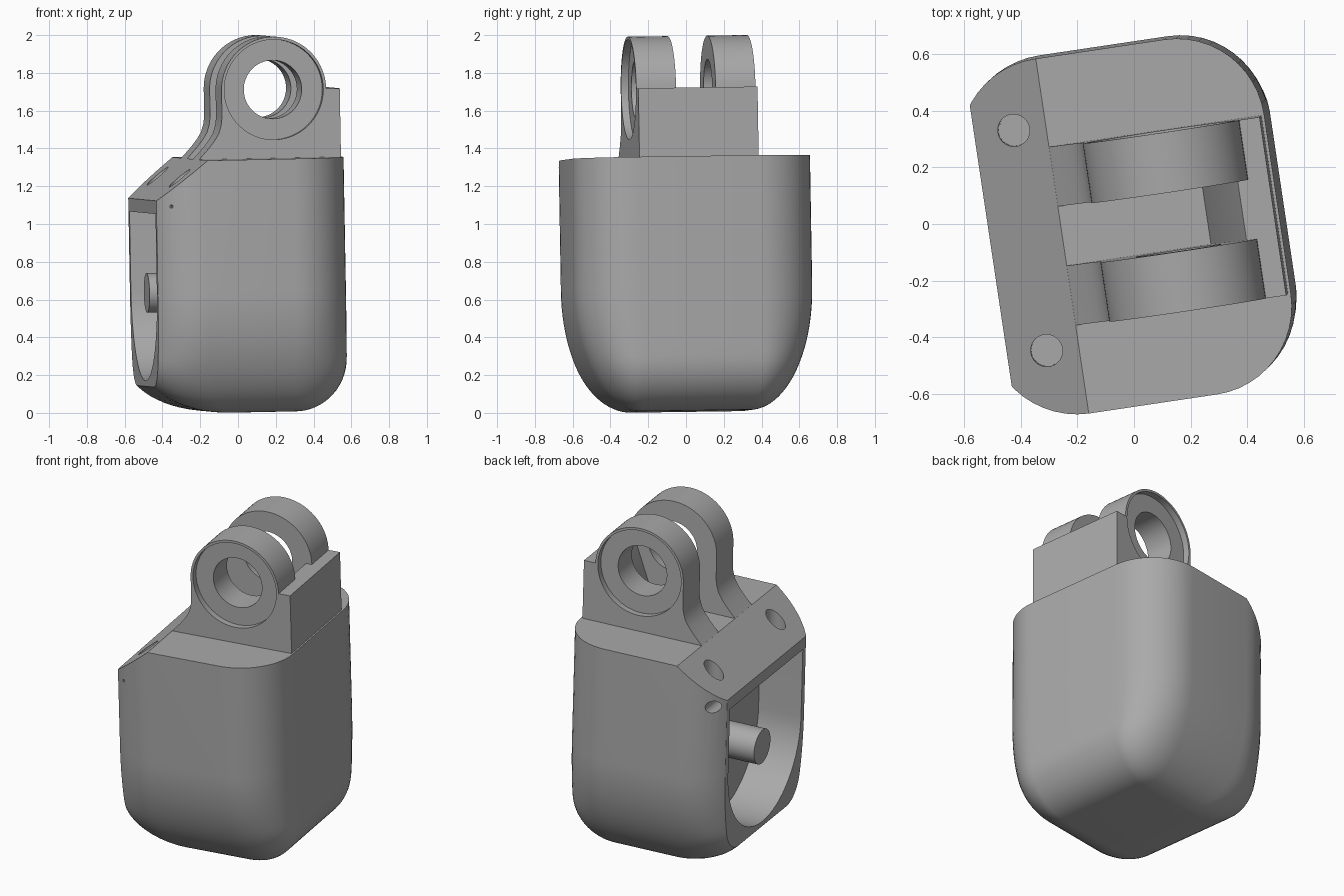
import bpy, bmesh, math
from mathutils import Matrix

if "Cube" in bpy.data.objects:
    bpy.data.objects.remove(bpy.data.objects["Cube"], do_unlink=True)

GREY = (0.40, 0.40, 0.40, 1)
mat = bpy.data.materials.new("plain grey")
mat.use_nodes = True
mat.diffuse_color = GREY
mat.node_tree.nodes["Principled BSDF"].inputs["Base Color"].default_value = GREY


def make(name, bm):
    bmesh.ops.remove_doubles(bm, verts=bm.verts, dist=1e-5)
    bmesh.ops.recalc_face_normals(bm, faces=bm.faces)
    mesh = bpy.data.meshes.new(name)
    bm.to_mesh(mesh)
    bm.free()
    mesh.materials.append(mat)
    obj = bpy.data.objects.new(name, mesh)
    bpy.context.collection.objects.link(obj)
    return obj


def loft(name, rings):
    """Skin a stack of equal closed rings and cap both ends."""
    bm = bmesh.new()
    rows = [[bm.verts.new(p) for p in ring] for ring in rings]
    n = len(rows[0])
    for a, b in zip(rows, rows[1:]):
        for i in range(n):
            j = (i + 1) % n
            bm.faces.new((a[i], a[j], b[j], b[i]))
    bm.faces.new(rows[0])
    bm.faces.new(rows[-1])
    return make(name, bm)


def side_prism(name, profile, y0, y1):
    return loft(name, [[(x, y, z) for x, z in profile] for y in (y0, y1)])


def rod(name, radius, start, end, axis, sides=48):
    """Cylinder along one axis, between two points."""
    ring = [(radius * math.cos(2 * math.pi * i / sides),
             radius * math.sin(2 * math.pi * i / sides)) for i in range(sides)]
    place = {"x": lambda c, a, b: (c[0], c[1] + a, c[2] + b),
             "y": lambda c, a, b: (c[0] + a, c[1], c[2] + b),
             "z": lambda c, a, b: (c[0] + a, c[1] + b, c[2])}[axis]
    return loft(name, [[place(c, a, b) for a, b in ring] for c in (start, end)])


def cut(obj, cutter):
    mod = obj.modifiers.new("cut", "BOOLEAN")
    mod.operation = "DIFFERENCE"
    mod.solver = "EXACT"
    mod.object = cutter
    bpy.context.view_layer.objects.active = obj
    bpy.ops.object.modifier_apply(modifier=mod.name)
    bpy.data.objects.remove(cutter, do_unlink=True)


# Housing: rounded box whose sides and ends curve in to a flat base
BASE, SHOULDER, CURVE, FILLET = 0.007, 1.35, 0.65, 0.28


def housing_ring(z):
    g = math.sqrt(1 - (1 - min(z / CURVE, 1)) ** 2)
    f = math.sqrt(1 - (1 - min(z / FILLET, 1)) ** 2)
    back, front, half = 0.25 + 0.27 * f, 0.10 + 0.47 * f, 0.29 + 0.345 * g
    pts = []
    for quarter in range(4):
        sx = 1 if quarter in (0, 3) else -1
        sy = 1 if quarter < 2 else -1
        rx, ry = (0.31 if sx > 0 else 0.32) * f, 0.315 * g
        cx = back - rx if sx > 0 else rx - front
        cy = sy * (half - ry)
        for k in range(13):
            t = (quarter + k / 12) * math.pi / 2
            pts.append((cx + rx * math.cos(t), cy + ry * math.sin(t), z + BASE))
    return pts


levels = [CURVE * (1 - math.cos(k * math.pi / 48)) for k in range(25)]
housing = loft("housing", [housing_ring(z) for z in levels + [SHOULDER - BASE]])

# Flat front face and sloped upper edge
cut(housing, side_prism("trim", [(-0.51, -0.5), (-0.51, 1.14), (-0.134, 1.444),
                                 (-0.9, 1.444), (-0.9, -0.5)], -1, 1))

# U-shaped front recess with a peg
u_shape = [(-0.465, 1.07)]
u_shape += [(-0.465 * math.cos(math.pi * k / 32), 0.65 - 0.47 * math.sin(math.pi * k / 32))
            for k in range(33)]
u_shape += [(0.465, 1.07)]
cut(housing, loft("recess", [[(x, y, z) for y, z in u_shape] for x in (-0.8, -0.24)]))
peg = rod("peg", 0.105, (-0.25, 0, 0.645), (-0.495, 0, 0.645), "x")

# Holes in the slope and the pin hole across them
for side in (1, -1):
    y = side * 0.394
    cut(housing, rod("screw_hole", 0.057, (-0.367, y, 1.12), (-0.367, y, 1.6), "z"))
cut(housing, rod("pin_hole", 0.037, (-0.45, 0.42, 1.11), (-0.45, 0.8, 1.11), "y", 24))
cut(housing, rod("pin_exit", 0.008, (-0.44, -0.8, 1.11), (-0.44, -0.5, 1.11), "y", 12))

# Pair of hinge lugs with bored, recessed eyes
EYE_X, EYE_Z, EYE_R = 0.157, 1.713, 0.28
lug_shape = [(0.51, 1.30), (0.51, EYE_Z)]
lug_shape += [(EYE_X + EYE_R * math.cos(math.pi * k / 36),
               EYE_Z + EYE_R * math.sin(math.pi * k / 36)) for k in range(37)]
lug_shape += [(-0.123, 1.57), (-0.128, 1.53), (-0.142, 1.485), (-0.165, 1.448),
              (-0.195, 1.41), (-0.25, 1.35), (-0.25, 1.30)]
lugs = []
for name, side in (("right_lug", -1), ("left_lug", 1)):
    lug = side_prism(name, lug_shape, side * 0.106, side * 0.319)
    cut(lug, rod("bore", 0.155, (EYE_X, 0, EYE_Z), (EYE_X, side, EYE_Z), "y", 64))
    cut(lug, rod("counterbore", 0.265, (EYE_X, side * 0.28, EYE_Z), (EYE_X, side, EYE_Z), "y", 64))
    lugs.append(lug)

# Back wall between the lugs, sloping down into the slot
back_wall = side_prism("back_wall", [(0.266, 1.30), (0.266, 1.35), (0.40, EYE_Z),
                                     (0.51, EYE_Z), (0.51, 1.30)], -0.107, 0.107)

# Shade, then turn and lean the whole assembly
pose = (Matrix.Translation((0, 0, 1)) @ Matrix.Rotation(0.017, 4, "X")
        @ Matrix.Rotation(-0.018, 4, "Y") @ Matrix.Rotation(math.radians(8.5), 4, "Z")
        @ Matrix.Translation((0, 0, -1)))
bpy.ops.object.select_all(action="DESELECT")
for obj in [housing, peg, back_wall] + lugs:
    obj.data.transform(pose)
    obj.select_set(True)
    bpy.context.view_layer.objects.active = obj
bpy.ops.object.shade_smooth_by_angle(angle=math.radians(30))
